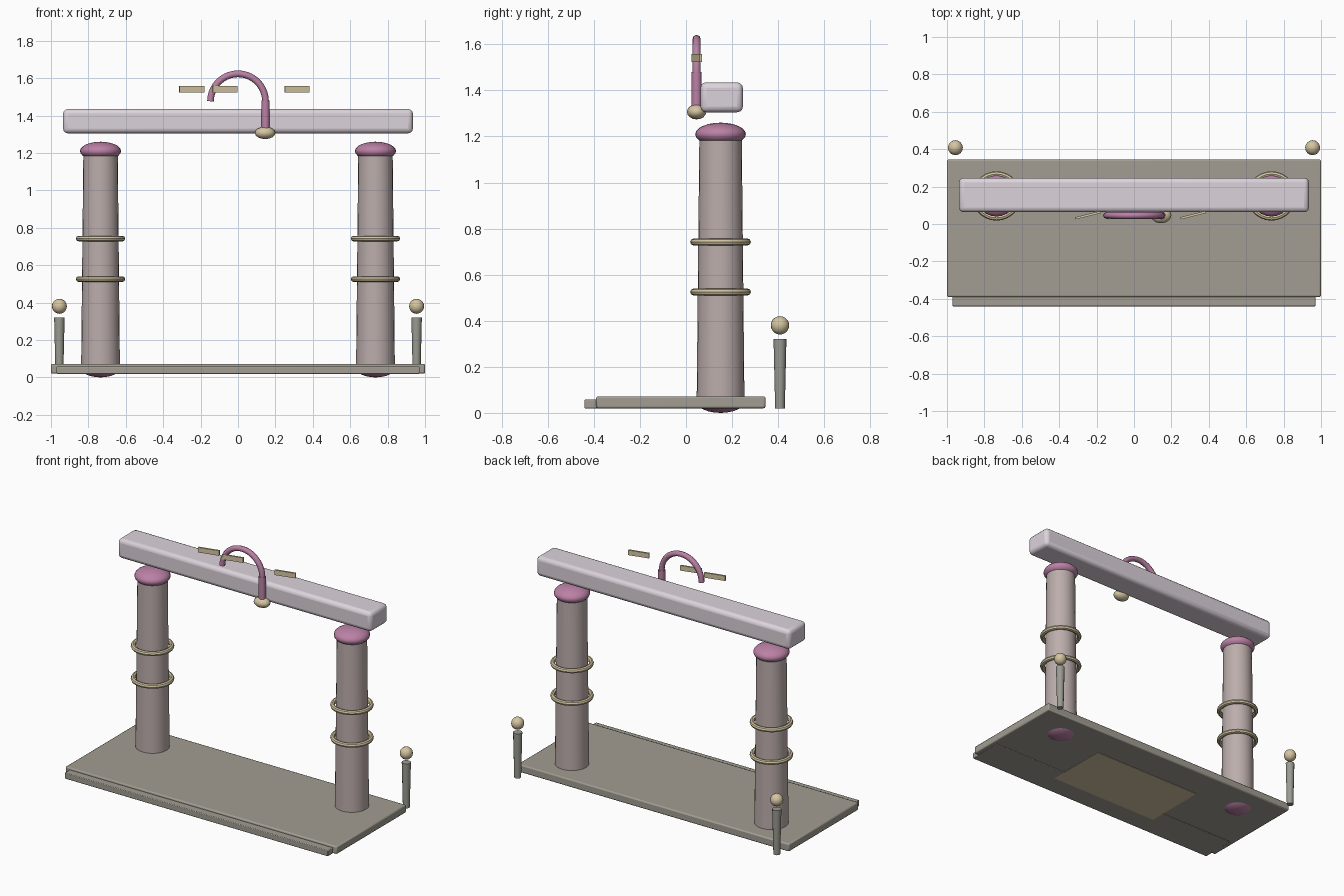
import bpy, math

if "Cube" in bpy.data.objects:
    bpy.data.objects.remove(bpy.data.objects["Cube"])

def mat(name, c):
    m = bpy.data.materials.new(name)
    m.diffuse_color = (*c, 1)
    m.use_nodes = True
    m.node_tree.nodes["Principled BSDF"].inputs["Base Color"].default_value = m.diffuse_color
    return m

STONE = mat("warm_stone", (0.50, 0.42, 0.41))
BEAM = mat("pale_lilac", (0.72, 0.65, 0.71))
PINK = mat("plum", (0.50, 0.22, 0.38))
GOLD = mat("pale_gold", (0.66, 0.56, 0.36))
DECK = mat("deck_grey", (0.36, 0.34, 0.29))
POST = mat("post_grey", (0.33, 0.33, 0.29))

def finish(name, m, smooth=True):
    o = bpy.context.object
    o.name = name
    o.data.materials.append(m)
    bpy.ops.object.transform_apply(location=False, rotation=False, scale=True)
    if smooth:
        bpy.ops.object.shade_smooth_by_angle(angle=math.radians(40))
    return o

def box(name, lo, hi, m, bevel=0.0, segs=2, rot=0.0):
    bpy.ops.mesh.primitive_cube_add(size=1, location=[(a + b) / 2 for a, b in zip(lo, hi)],
                                    rotation=(0, 0, rot))
    bpy.context.object.scale = [b - a for a, b in zip(lo, hi)]
    o = finish(name, m, False)
    if bevel:
        b = o.modifiers.new("bevel", 'BEVEL')
        b.width, b.segments = bevel, segs
        bpy.ops.object.shade_smooth_by_angle(angle=math.radians(40))
    return o

def cone(name, x, y, z0, z1, r0, r1, m, n):
    bpy.ops.mesh.primitive_cone_add(vertices=n, radius1=r0, radius2=r1, depth=z1 - z0,
                                    location=(x, y, (z0 + z1) / 2))
    return finish(name, m)

def ball(name, loc, radii, m, n=24, rings=12):
    bpy.ops.mesh.primitive_uv_sphere_add(segments=n, ring_count=rings, radius=1, location=loc)
    bpy.context.object.scale = radii
    return finish(name, m)

# base slab, front tread and plate set into the underside
box("base", (-1, -0.39, 0.02), (1, 0.345, 0.072), DECK, 0.008)
box("front_tread", (-0.97, -0.44, 0.018), (0.97, -0.2, 0.058), DECK, 0.004)
box("under_plate", (-0.41, -0.30, 0.018), (0.41, 0.13, 0.05), GOLD)

# columns with rings and rounded ends, and the small rear posts
for side, s in (("left", -1), ("right", 1)):
    x, y = 0.735 * s, 0.15
    cone(side + "_column", x, y, 0.03, 1.2, 0.104, 0.092, STONE, 24)
    ball(side + "_column_cap", (x, y, 1.21), (0.11, 0.11, 0.05), PINK)
    ball(side + "_column_foot", (x, y, 0.05), (0.105, 0.105, 0.05), PINK)
    for i, z in enumerate((0.525, 0.742)):
        bpy.ops.mesh.primitive_torus_add(location=(x, y, z), major_radius=0.117, minor_radius=0.015,
                                         major_segments=28, minor_segments=8)
        finish(f"{side}_column_ring_{i + 1}", GOLD)
    cone(side + "_rear_post", 0.955 * s, 0.408, 0.02, 0.32, 0.021, 0.028, POST, 12)
    ball(side + "_rear_post_ball", (0.955 * s, 0.408, 0.38), (0.04, 0.04, 0.04), GOLD, 16, 10)

# cross beam
box("cross_beam", (-0.935, 0.063, 1.305), (0.935, 0.247, 1.435), BEAM, 0.025, 3)

# hook: stem, half-round arch and the knob below
HY = 0.046
cone("hook_stem", 0.147, HY, 1.31, 1.48, 0.022, 0.022, PINK, 12)
cu = bpy.data.curves.new("hook_arch", 'CURVE')
cu.dimensions = '3D'
cu.bevel_depth, cu.bevel_resolution, cu.use_fill_caps = 0.018, 2, True
N = 20
sp = cu.splines.new('POLY')
sp.points.add(N)
for i, p in enumerate(sp.points):
    a = math.pi * i / N
    p.co = (0.147 * math.cos(a), HY, 1.476 + 0.147 * math.sin(a), 1)
cu.materials.append(PINK)
bpy.context.collection.objects.link(bpy.data.objects.new("hook_arch", cu))
ball("hook_knob", (0.145, HY, 1.307), (0.055, 0.042, 0.033), GOLD, 12, 8)

# three small angled slats above the beam
for i, x in enumerate((-0.247, -0.07, 0.315)):
    box(f"slat_{i + 1}", (x - 0.068, 0.041, 1.524), (x + 0.068, 0.053, 1.557), GOLD,
        rot=math.radians(14))
